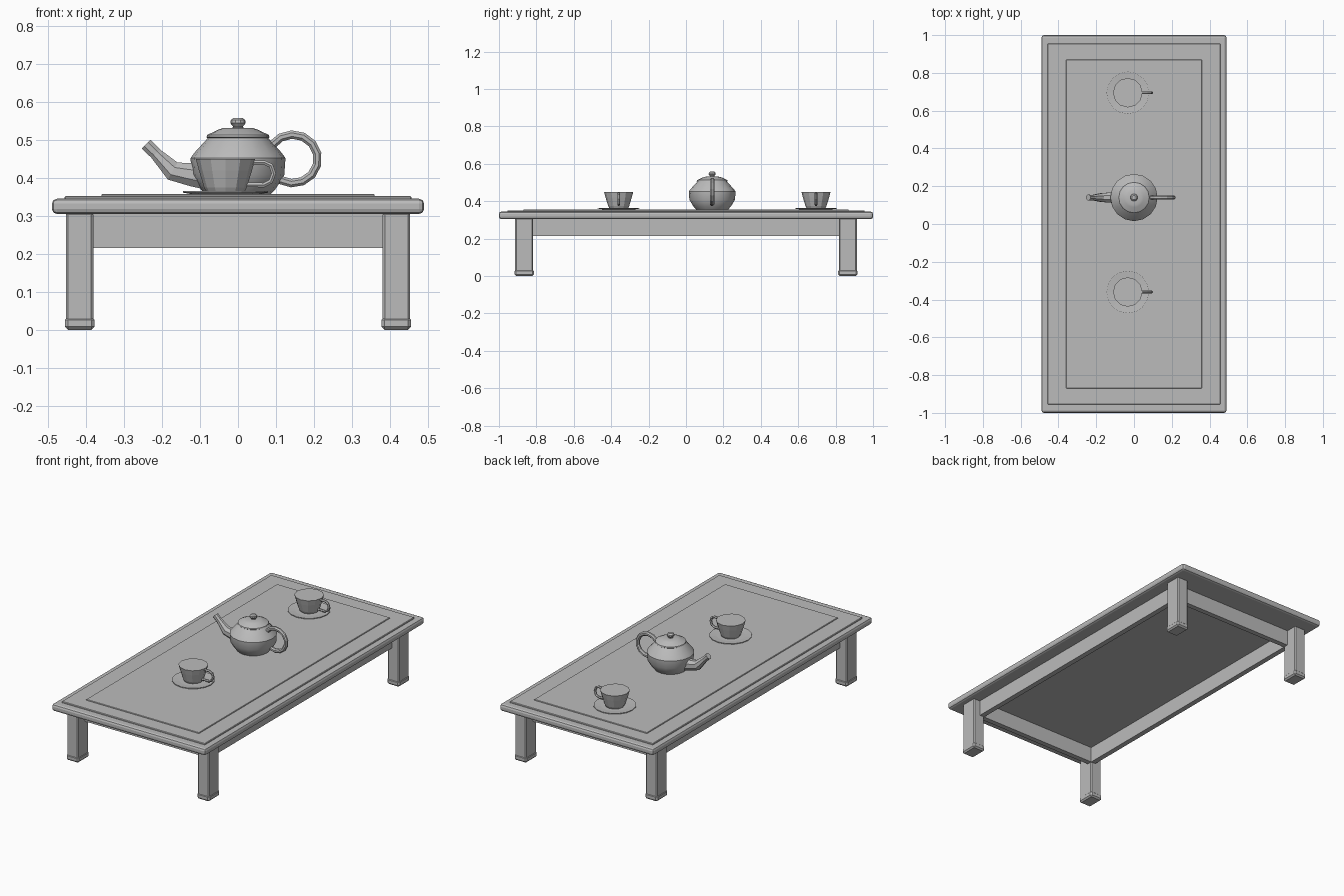
import bpy, bmesh, math
from mathutils import Vector

cube = bpy.data.objects.get("Cube")
if cube:
    bpy.data.objects.remove(cube, do_unlink=True)

GREY = (0.5, 0.5, 0.5, 1)
grey = bpy.data.materials.new("plain_grey")
grey.use_nodes = True
grey.diffuse_color = GREY
grey.node_tree.nodes["Principled BSDF"].inputs["Base Color"].default_value = GREY


def finish(name, bm, smooth_angle=None):
    bmesh.ops.recalc_face_normals(bm, faces=bm.faces)
    mesh = bpy.data.meshes.new(name)
    bm.to_mesh(mesh)
    bm.free()
    mesh.materials.append(grey)
    if smooth_angle:
        mesh.polygons.foreach_set("use_smooth", [True] * len(mesh.polygons))
        mesh.set_sharp_from_angle(angle=math.radians(smooth_angle))
    obj = bpy.data.objects.new(name, mesh)
    bpy.context.collection.objects.link(obj)
    return obj


def box(name, low, high, bevel=0, segments=1):
    low, high = Vector(low), Vector(high)
    bm = bmesh.new()
    bmesh.ops.create_cube(bm, size=1)
    for v in bm.verts:
        v.co = (low + high) / 2 + v.co * (high - low)
    if bevel:
        bmesh.ops.bevel(bm, geom=bm.edges[:], offset=bevel, segments=segments,
                        profile=0.5, affect='EDGES')
    return finish(name, bm)


def slab(name, half_x, half_y, z0, z1, bevel=0, segments=1):
    return box(name, (-half_x, -half_y, z0), (half_x, half_y, z1), bevel, segments)


def skin(name, rings, smooth_angle=None):
    """Bridge equal rings of points and cap both ends."""
    bm = bmesh.new()
    loops = [[bm.verts.new(p) for p in ring] for ring in rings]
    n = len(loops[0])
    for a, b in zip(loops, loops[1:]):
        for i in range(n):
            j = (i + 1) % n
            bm.faces.new((a[i], a[j], b[j], b[i]))
    bm.faces.new(loops[0][::-1])
    bm.faces.new(loops[-1])
    return finish(name, bm, smooth_angle)


def lathe(name, centre, profile, sides, smooth_angle=None):
    turns = [math.tau * i / sides for i in range(sides)]
    rings = [[(centre[0] + r * math.cos(t), centre[1] + r * math.sin(t), z)
              for t in turns] for r, z in profile]
    return skin(name, rings, smooth_angle)


def tube(name, y, path, sides=8, flat=1.0):
    """Sweep along (x, z, radius) points in the plane at y."""
    pts = [Vector((x, y, z)) for x, z, r in path]
    rings = []
    for i, (p, node) in enumerate(zip(pts, path)):
        along = (pts[min(i + 1, len(pts) - 1)] - pts[max(i - 1, 0)]).normalized()
        side = Vector((0, 1, 0))
        up = along.cross(side)
        ring = []
        for k in range(sides):
            t = math.tau * (k + 0.5) / sides
            ring.append(p + node[2] * (up * math.cos(t) + side * flat * math.sin(t)))
        rings.append(ring)
    return skin(name, rings)


# Table top with two shallow raised panels
slab("table_top", 0.49, 1.0, 0.305, 0.345, 0.013, 2)
slab("raised_border", 0.457, 0.955, 0.34, 0.352, 0.003)
slab("centre_panel", 0.36, 0.87, 0.35, 0.357, 0.002)

# Legs with slightly wider feet, and the aprons between them
for sx, side in ((1, "left"), (-1, "right")):
    for sy, end in ((-1, "front"), (1, "back")):
        x, y = sx * 0.417, sy * 0.865
        box(f"{end}_{side}_leg", (x - 0.036, y - 0.048, 0.02),
            (x + 0.036, y + 0.048, 0.31), 0.006)
        box(f"{end}_{side}_foot", (x - 0.039, y - 0.051, 0),
            (x + 0.039, y + 0.051, 0.034), 0.008)
    xs = sorted((sx * 0.381, sx * 0.411))
    box(f"{side}_apron", (xs[0], -0.83, 0.215), (xs[1], 0.83, 0.31))
for sy, end in ((-1, "front"), (1, "back")):
    ys = sorted((sy * 0.817, sy * 0.847))
    box(f"{end}_apron", (-0.39, ys[0], 0.215), (0.39, ys[1], 0.31))

# Teapot body, lid and knob
POT = (0, 0.14)
lathe("teapot_body", POT, [(0.085, 0.356), (0.1, 0.372), (0.122, 0.408), (0.125, 0.452),
                           (0.115, 0.466), (0.082, 0.502), (0.078, 0.506)], 16, 30)
lathe("teapot_lid", POT, [(0.076, 0.502), (0.083, 0.507), (0.081, 0.513),
                          (0.052, 0.527), (0.04, 0.531), (0.014, 0.532)], 16, 30)
lathe("teapot_knob", POT, [(0.013, 0.528), (0.013, 0.535), (0.02, 0.544),
                           (0.019, 0.552), (0.012, 0.558)], 10, 30)

# Teapot spout and looped handle
tube("teapot_spout", POT[1], [(-0.08, 0.402, 0.036), (-0.12, 0.408, 0.033),
                              (-0.172, 0.418, 0.028), (-0.217, 0.464, 0.017),
                              (-0.242, 0.489, 0.018)], 8, 0.9)
loop = [math.radians(145 - 26.5 * i) for i in range(11)]
tube("teapot_handle", POT[1], [(0.144 + 0.066 * math.cos(a), 0.45 + 0.064 * math.sin(a), 0.012)
                               for a in loop])

# Two cups on saucers
for y, end in ((-0.36, "front"), (0.695, "back")):
    centre = (-0.033, y)
    lathe(f"{end}_saucer", centre, [(0.075, 0.355), (0.112, 0.361), (0.112, 0.365),
                                    (0.075, 0.362)], 16)
    lathe(f"{end}_cup", centre, [(0.048, 0.359), (0.056, 0.374), (0.07, 0.42),
                                 (0.078, 0.45)], 12)
    bend = [(0.025, 0.44), (0.07, 0.44), (0.087, 0.432), (0.094, 0.411),
            (0.086, 0.39), (0.068, 0.381), (0.015, 0.382)]
    tube(f"{end}_cup_handle", y, [(px, pz, 0.007) for px, pz in bend], 6)
